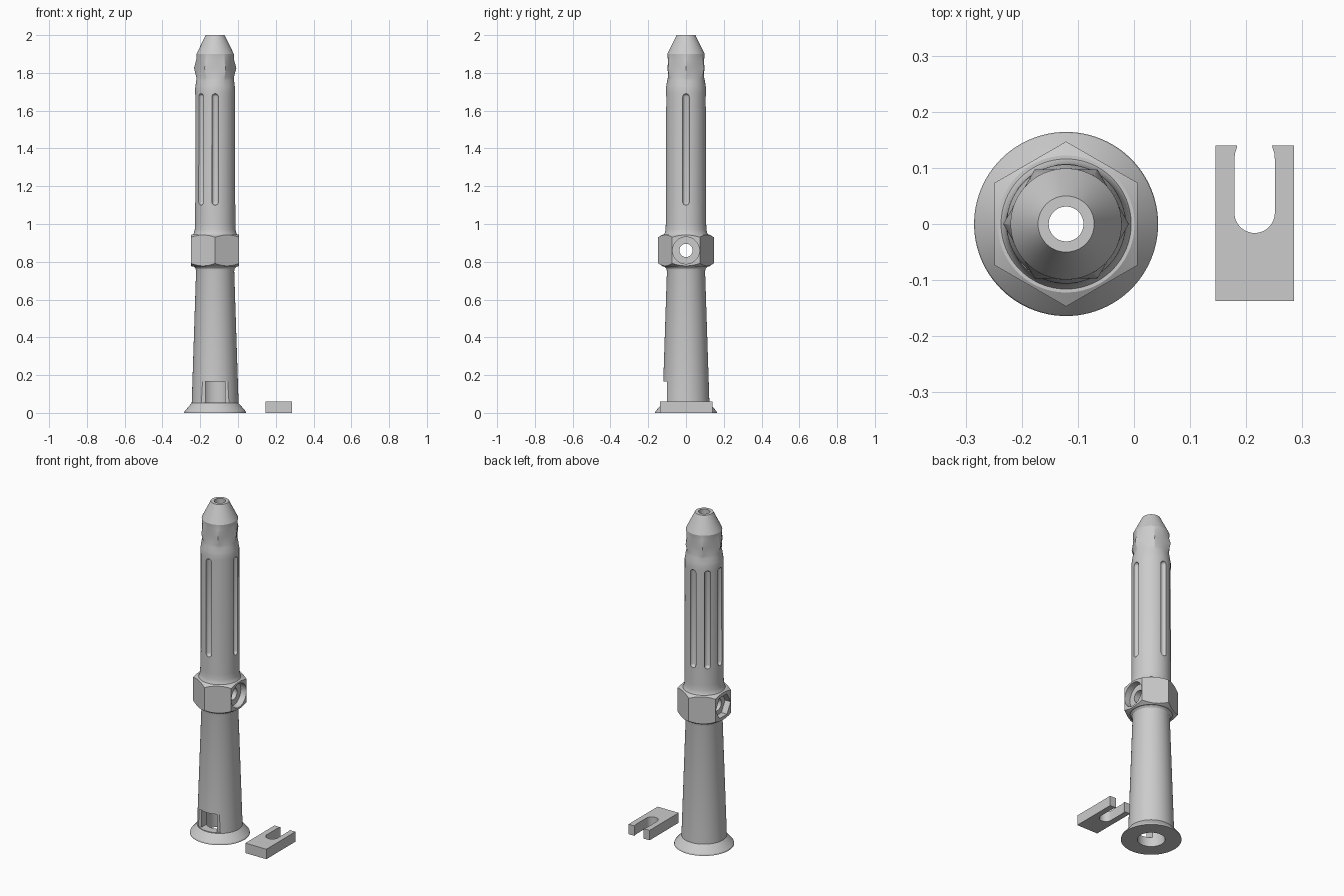
import bpy, bmesh, math
from mathutils import Matrix, Vector

cube = bpy.data.objects.get("Cube")
if cube:
    bpy.data.objects.remove(cube, do_unlink=True)

grey = bpy.data.materials.new("light_grey")
grey.use_nodes = True
grey.diffuse_color = (0.6, 0.6, 0.6, 1)
grey.node_tree.nodes["Principled BSDF"].inputs["Base Color"].default_value = (0.6, 0.6, 0.6, 1)

AXIS = -0.121   # x of the tower
SEG = 96


def finish(name, bm):
    bmesh.ops.recalc_face_normals(bm, faces=bm.faces)
    mesh = bpy.data.meshes.new(name)
    bm.to_mesh(mesh)
    bm.free()
    mesh.materials.append(grey)
    ob = bpy.data.objects.new(name, mesh)
    bpy.context.collection.objects.link(ob)
    return ob


def select(ob):
    bpy.ops.object.select_all(action='DESELECT')
    ob.select_set(True)
    bpy.context.view_layer.objects.active = ob


def boolean(ob, tool, operation):
    mod = ob.modifiers.new(operation, 'BOOLEAN')
    mod.operation, mod.object, mod.solver = operation, tool, 'EXACT'
    select(ob)
    bpy.ops.object.modifier_apply(modifier=mod.name)
    bpy.data.objects.remove(tool, do_unlink=True)


def loft(name, rings, hollow=False):
    """Rings of (z, radius, hexness); hollow rings close into a tube wall."""
    bm = bmesh.new()
    loops = []
    for z, r, hexness in rings:
        loop = []
        for i in range(SEG):
            a = math.tau * i / SEG
            six = math.cos(math.pi / 6) / math.cos(a % (math.pi / 3) - math.pi / 6)
            rad = r * (1 + hexness * (six - 1))
            loop.append(bm.verts.new((AXIS + rad * math.cos(a), rad * math.sin(a), z)))
        loops.append(loop)
    pairs = list(zip(loops, loops[1:]))
    if hollow:
        pairs.append((loops[-1], loops[0]))
    else:
        bm.faces.new(loops[0])
        bm.faces.new(loops[-1])
    for low, high in pairs:
        for i in range(SEG):
            j = (i + 1) % SEG
            bm.faces.new((low[i], low[j], high[j], high[i]))
    return finish(name, bm)


def prism(name, sides, radius, depth, matrix):
    bm = bmesh.new()
    bmesh.ops.create_cone(bm, cap_ends=True, segments=sides, radius1=radius,
                          radius2=radius, depth=depth, matrix=matrix)
    return finish(name, bm)


def box(name, low, high):
    low, high = Vector(low), Vector(high)
    bm = bmesh.new()
    bmesh.ops.create_cube(bm, size=1, matrix=Matrix.Translation((low + high) / 2)
                          @ Matrix.Diagonal((*(high - low), 1)))
    return finish(name, bm)


# Tower wall: outside upwards, then bore downwards
outside = [(0, 0.164, 0), (0.008, 0.162, 0), (0.05, 0.126, 0), (0.052, 0.124, 0),
           (0.75, 0.101, 0), (0.765, 0.104, 0), (0.783, 0.122, 0), (0.935, 0.122, 0),
           (0.95, 0.113, 0), (0.97, 0.108, 0), (1.0, 0.107, 0), (1.69, 0.106, 0),
           (1.72, 0.106, 0), (1.73, 0.104, 0), (1.76, 0.1, 0), (1.775, 0.099, 0.25),
           (1.825, 0.112, 1), (1.87, 0.1, 0.3), (1.9, 0.099, 0), (2.0, 0.05, 0)]
bore = [(2.0, 0.031, 0), (1.0, 0.031, 0), (0.75, 0.06, 0), (0, 0.075, 0)]
tower = loft("tower", outside + bore, hollow=True)

# Hexagonal collar with chamfered corners
collar = prism("collar", 6, 0.147, 0.17, Matrix.Translation((AXIS, 0, 0.86))
               @ Matrix.Rotation(math.pi / 6, 4, 'Z'))
# Make sure the corners point along y
top = max(v.co.y for v in collar.data.vertices)
if top < 0.14:
    collar.data.transform(Matrix.Translation((AXIS, 0, 0)) @ Matrix.Rotation(math.pi / 6, 4, 'Z')
                          @ Matrix.Translation((-AXIS, 0, 0)))
boolean(collar, loft("chamfer", [(0.775, 0.122, 0), (0.795, 0.152, 0),
                                 (0.927, 0.152, 0), (0.945, 0.122, 0)]), 'INTERSECT')
boolean(collar, prism("collar_bore", SEG, 0.055, 0.3, Matrix.Translation((AXIS, 0, 0.86))),
        'DIFFERENCE')
boolean(tower, collar, 'UNION')

# Cross hole, round counterbore and nut pocket in the collar
across = Matrix.Rotation(math.pi / 2, 4, 'Y')
for name, sides, radius, depth, x in (("cross_hole", 48, 0.035, 0.5, 0),
                                      ("counterbore", 48, 0.071, 0.1, 0.14),
                                      ("nut_pocket", 6, 0.071, 0.1, -0.14)):
    boolean(tower, prism(name, sides, radius, depth,
                         Matrix.Translation((AXIS + x, 0, 0.86)) @ across), 'DIFFERENCE')

# Grip flutes: capsules around the shaft
for i in range(8):
    a = math.tau * i / 8
    bm = bmesh.new()
    bmesh.ops.create_uvsphere(bm, u_segments=24, v_segments=13, radius=0.018)
    for v in bm.verts:
        v.co.z += math.copysign(0.277, v.co.z)
    bmesh.ops.translate(bm, verts=bm.verts, vec=(AXIS + 0.106 * math.cos(a),
                                                 0.106 * math.sin(a), 1.395))
    boolean(tower, finish("flute", bm), 'DIFFERENCE')

# Front seat and window for the clip
boolean(tower, box("seat", (AXIS - 0.12, -0.2, 0.056), (AXIS + 0.12, -0.1, 0.165)), 'DIFFERENCE')
boolean(tower, box("window", (AXIS - 0.052, -0.2, 0.056), (AXIS + 0.052, 0, 0.165)), 'DIFFERENCE')

# Forked clip with a pinched mouth
half = [(0.07, -0.137), (0.07, 0.14), (0.031, 0.14), (0.032, 0.135), (0.035, 0.126), (0.036, 0.115)]
half += [(0.036 * math.cos(t), 0.02 - 0.036 * math.sin(t))
         for t in (math.pi / 2 * k / 12 for k in range(12))]
outline = half + [(0, -0.016)] + [(-x, y) for x, y in reversed(half)]
bm = bmesh.new()
face = bm.faces.new([bm.verts.new((0.215 + x, y, 0)) for x, y in outline])
lifted = bmesh.ops.extrude_face_region(bm, geom=[face])["geom"]
bmesh.ops.translate(bm, vec=(0, 0, 0.06),
                    verts=[g for g in lifted if isinstance(g, bmesh.types.BMVert)])
clip = finish("clip", bm)

for ob in (tower, clip):
    select(ob)
    bpy.ops.object.shade_smooth_by_angle(angle=math.radians(25))
